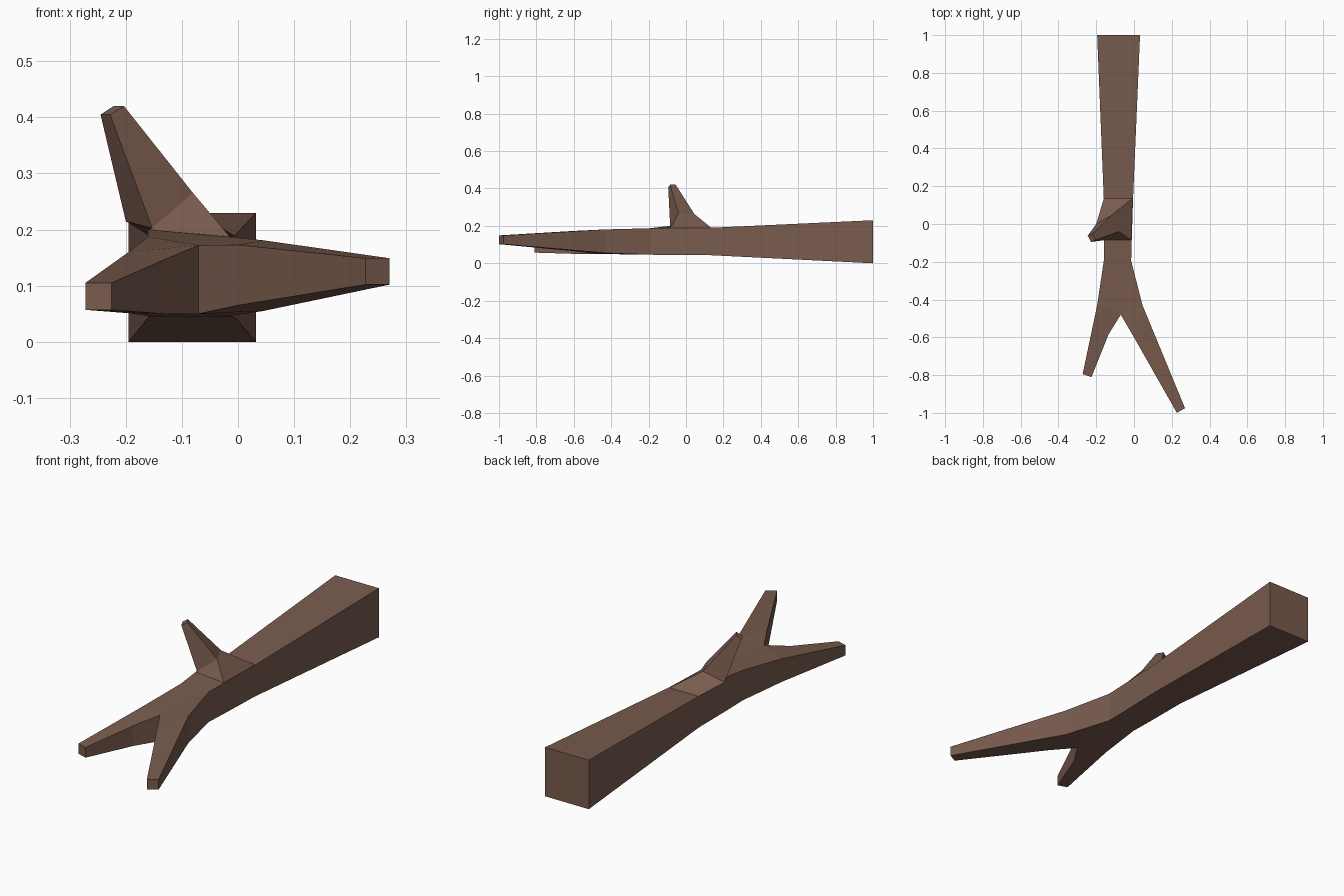
import bpy, bmesh

bark = bpy.data.materials.new("bark")
bark.diffuse_color = (0.19, 0.105, 0.075, 1)


def finish(bm, name):
    bmesh.ops.recalc_face_normals(bm, faces=bm.faces)
    mesh = bpy.data.meshes.new(name)
    bm.to_mesh(mesh)
    bm.free()
    mesh.materials.append(bark)
    bpy.context.collection.objects.link(bpy.data.objects.new(name, mesh))


def slab(name, points, cells):
    """Plan points (x, y, bottom, top) joined by plan cells; outer edges get walls."""
    bm = bmesh.new()
    low = [bm.verts.new((x, y, b)) for x, y, b, t in points]
    high = [bm.verts.new((x, y, t)) for x, y, b, t in points]
    edges = {}
    for cell in cells:
        bm.faces.new([high[i] for i in cell])
        bm.faces.new([low[i] for i in reversed(cell)])
        for i, j in zip(cell, cell[1:] + cell[:1]):
            key = (min(i, j), max(i, j))
            edges[key] = edges.get(key, 0) + 1
    for (i, j), uses in edges.items():
        if uses == 1:
            bm.faces.new((low[i], low[j], high[j], high[i]))
    finish(bm, name)


def loft(name, rings):
    bm = bmesh.new()
    rows = [[bm.verts.new(p) for p in r] for r in rings]
    for lo, hi in zip(rows, rows[1:]):
        for i in range(4):
            j = (i + 1) % 4
            bm.faces.new((lo[i], lo[j], hi[j], hi[i]))
    bm.faces.new(rows[0])
    bm.faces.new(rows[-1])
    finish(bm, name)


# Trunk tapering into two prongs
points = [
    (-0.195, 1.0, 0, 0.23), (0.032, 1.0, 0, 0.23),
    (-0.16, 0.135, 0.043, 0.19), (-0.005, 0.135, 0.043, 0.19),
    (-0.16, -0.085, 0.044, 0.2), (-0.012, -0.085, 0.044, 0.188),
    (-0.16, -0.195, 0.046, 0.187), (-0.015, -0.195, 0.046, 0.187),
    (-0.07, -0.48, 0.05, 0.172),                                      # crotch
    (-0.195, -0.43, 0.051, 0.16), (0.045, -0.43, 0.055, 0.181),       # outer bends
    (-0.135, -0.585, 0.05, 0.145), (0.0, -0.6, 0.065, 0.173),         # inner bends
    (-0.272, -0.795, 0.057, 0.105), (-0.225, -0.81, 0.057, 0.105),    # left tip
    (0.27, -0.975, 0.102, 0.149), (0.227, -1.0, 0.102, 0.149),        # right tip
]
cells = [(0, 1, 3, 2), (2, 3, 5, 4), (4, 5, 7, 6), (6, 7, 8),
         (6, 8, 9), (7, 10, 8), (9, 8, 11), (8, 10, 12),
         (9, 11, 14, 13), (10, 15, 16, 12)]
slab("forked_trunk", points, cells)

# Broken side branch rising from the trunk
loft("branch_stub", [
    [(-0.158, -0.085, 0.16), (-0.013, -0.085, 0.17), (-0.006, 0.135, 0.18), (-0.158, 0.135, 0.18)],
    [(-0.157, -0.085, 0.2), (-0.015, -0.085, 0.188), (-0.008, 0.135, 0.19), (-0.16, 0.135, 0.19)],
    [(-0.153, -0.085, 0.203), (-0.08, -0.04, 0.265), (-0.12, 0.045, 0.263), (-0.2, 0.0, 0.215)],
    [(-0.228, -0.095, 0.405), (-0.203, -0.085, 0.42), (-0.222, -0.055, 0.42), (-0.245, -0.062, 0.405)],
])
